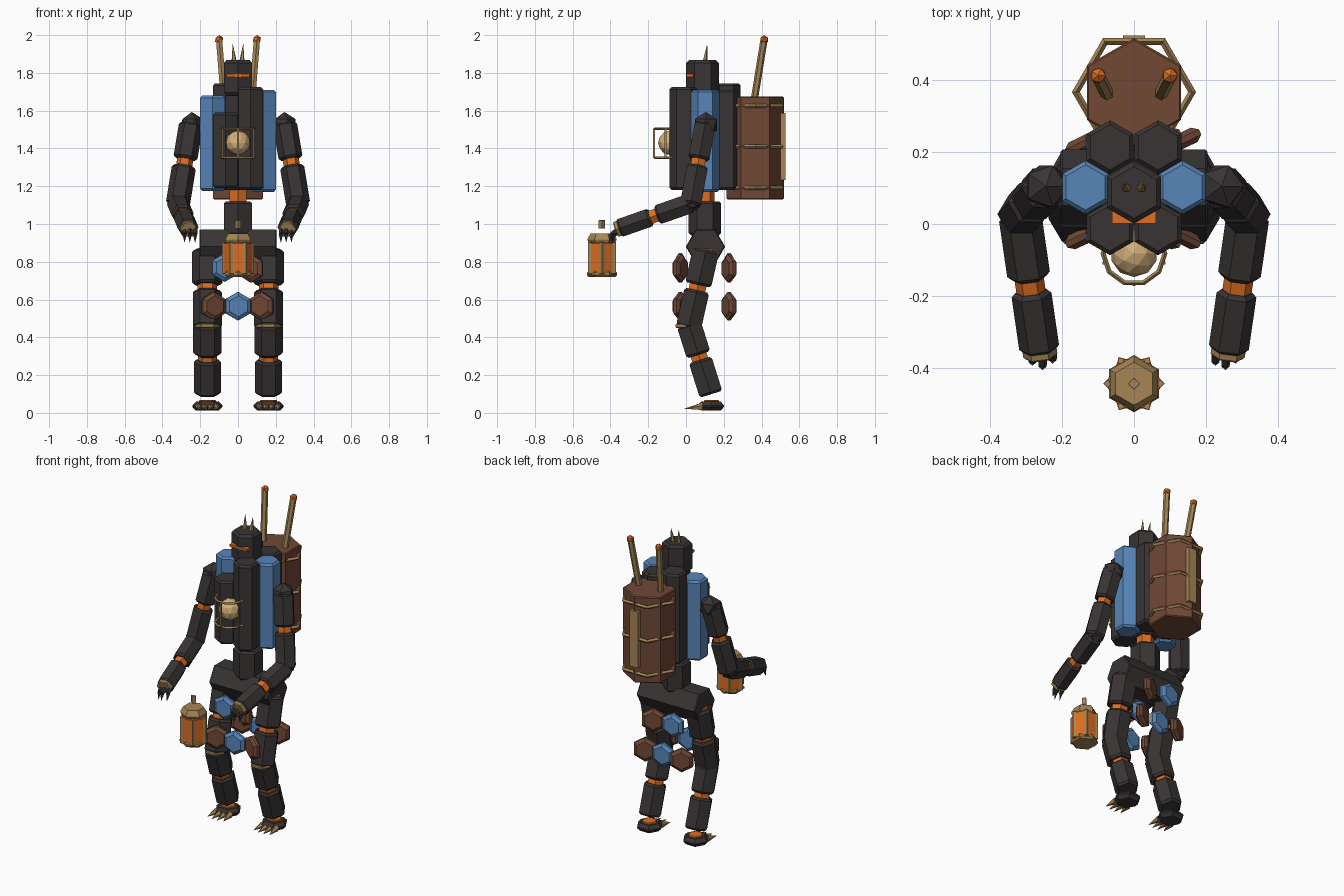
import bpy, bmesh, math
from mathutils import Vector

if "Cube" in bpy.data.objects:
    bpy.data.objects.remove(bpy.data.objects["Cube"])


def material(name, rgb):
    m = bpy.data.materials.new(name)
    m.diffuse_color = (*rgb, 1)
    m.use_nodes = True
    m.node_tree.nodes["Principled BSDF"].inputs["Base Color"].default_value = m.diffuse_color
    return m


DARK = material("charcoal", (0.040, 0.034, 0.034))
BLUE = material("steel blue", (0.095, 0.235, 0.48))
BROWN = material("rust brown", (0.165, 0.065, 0.036))
TAN = material("brass tan", (0.38, 0.235, 0.09))
ORANGE = material("glow orange", (0.72, 0.155, 0.015))
PALE = material("pale glow", (0.66, 0.43, 0.20))


def finish(name, bm, mat):
    bmesh.ops.recalc_face_normals(bm, faces=bm.faces)
    me = bpy.data.meshes.new(name)
    bm.to_mesh(me)
    bm.free()
    me.materials.append(mat)
    ob = bpy.data.objects.new(name, me)
    bpy.context.collection.objects.link(ob)
    return ob


def prism(name, p, q, r, mat, ref=(0, 1, 0), n=6, cut=0.012, end=None):
    """Chamfered prism from p to q with a corner pointing along ref."""
    p, q = Vector(p), Vector(q)
    d = (q - p).normalized()
    u = Vector(ref)
    u = (u - d * u.dot(d)).normalized()
    v = d.cross(u)
    small = r - cut if end is None else end
    bm = bmesh.new()
    rings = []
    for c, rad in ((p, small), (p + d * cut, r), (q - d * cut, r), (q, small)):
        rings.append([bm.verts.new(c + rad * (u * math.cos(a) + v * math.sin(a)))
                      for a in (k * math.tau / n for k in range(n))])
    for lo, hi in zip(rings, rings[1:]):
        for k in range(n):
            bm.faces.new((lo[k], lo[(k + 1) % n], hi[(k + 1) % n], hi[k]))
    bm.faces.new(rings[0])
    bm.faces.new(rings[-1])
    return finish(name, bm, mat)


def spike(name, p, q, r, mat, n=5):
    p, q = Vector(p), Vector(q)
    bm = bmesh.new()
    bmesh.ops.create_cone(bm, cap_ends=True, segments=n, radius1=r, radius2=0,
                          depth=(q - p).length)
    ob = finish(name, bm, mat)
    ob.location = (p + q) / 2
    ob.rotation_euler = (q - p).to_track_quat('Z', 'Y').to_euler()


def ball(name, c, r, mat, sub=1):
    bm = bmesh.new()
    bmesh.ops.create_icosphere(bm, subdivisions=sub, radius=r)
    finish(name, bm, mat).location = c


def box(name, c, size, mat):
    bm = bmesh.new()
    bmesh.ops.create_cube(bm, size=1)
    bmesh.ops.scale(bm, vec=size, verts=bm.verts)
    finish(name, bm, mat).location = c


def hoop(name, c, r, tube, n, mat):
    bpy.ops.mesh.primitive_torus_add(major_segments=n, minor_segments=4, location=c,
                                     major_radius=r, minor_radius=tube)
    ob = bpy.context.object
    ob.name = name
    ob.data.materials.append(mat)
    ob.data.shade_flat()


def limb(name, a, b, spans, radii, joint, ref=(1, 0, 0)):
    """Two armour segments along a-b with a glowing joint between."""
    a, b = Vector(a), Vector(b)
    for (t0, t1), r in zip(spans, radii):
        prism(name, a.lerp(b, t0), a.lerp(b, t1), r, DARK, ref)
    prism(name + "_joint", a.lerp(b, spans[0][1] - 0.04), a.lerp(b, spans[1][0] + 0.04),
          joint, ORANGE, ref, cut=0.004)


# Torso: honeycomb of seven columns
for name, x, y, z0, z1, mat in (
        ("core_column", 0, 0.10, 1.18, 1.73, DARK),
        ("left_blue_column", -0.135, 0.102, 1.175, 1.68, BLUE),
        ("right_blue_column", 0.135, 0.102, 1.17, 1.71, BLUE),
        ("front_left_column", -0.067, -0.012, 1.19, 1.59, DARK),
        ("front_right_column", 0.067, -0.012, 1.18, 1.725, DARK),
        ("back_left_column", -0.067, 0.214, 1.18, 1.745, DARK),
        ("back_right_column", 0.067, 0.214, 1.18, 1.71, DARK)):
    prism(name, (x, y, z0), (x, y, z1), 0.075, mat)

# Waist and pelvis
prism("waist_joint", (0, 0.1, 1.1), (0, 0.1, 1.19), 0.052, ORANGE, cut=0.004)
prism("waist", (0, 0.1, 0.94), (0, 0.1, 1.12), 0.086, DARK)
prism("pelvis", (-0.205, 0.103, 0.88), (0.205, 0.103, 0.88), 0.104, DARK, cut=0.006)

# Head, visor slit and horns
prism("head", (0, 0.088, 1.68), (0, 0.088, 1.867), 0.087, DARK, cut=0.015)
box("visor", (0, 0.022, 1.786), (0.122, 0.04, 0.015), ORANGE)
for s in (-1, 1):
    spike("horn", (s * 0.02, 0.10, 1.85), (s * 0.028, 0.112, 1.955), 0.016, TAN)

# Chest lamp in its cage
ball("chest_lamp", (0, -0.082, 1.43), 0.066, PALE, 2)
for z in (1.35, 1.505):
    hoop("lamp_hoop", (0, -0.082, z), 0.086, 0.007, 10, TAN)
for deg in (-162, -90, -18):
    x, y = 0.087 * math.cos(math.radians(deg)), 0.087 * math.sin(math.radians(deg))
    box("lamp_bar", (x, y - 0.082, 1.428), (0.009, 0.009, 0.155), TAN)

# Barrel pack with hoops and spine plank
prism("pack", (0, 0.366, 1.13), (0, 0.366, 1.675), 0.152, BROWN, cut=0.006)
for z in (1.19, 1.41, 1.625):
    hoop("pack_hoop", (0, 0.368, z), 0.162, 0.011, 6, TAN)
box("pack_plank", (0, 0.513, 1.41), (0.06, 0.025, 0.355), TAN)

for s in (-1, 1):
    # Pack rods with glowing tips
    prism("pack_rod", (s * 0.075, 0.362, 1.66), (s * 0.1, 0.413, 1.975), 0.019, TAN, cut=0.003)
    ball("rod_tip", (s * 0.1, 0.414, 1.976), 0.024, ORANGE)

    # Arms
    shoulder, elbow, wrist = (s * 0.245, 0.105, 1.55), (s * 0.318, 0.025, 1.11), (s * 0.26, -0.375, 0.97)
    ball("shoulder", (s * 0.245, 0.105, 1.525), 0.068, DARK)
    limb("upper_arm", shoulder, elbow, ((0.04, 0.47), (0.55, 1.02)), (0.064, 0.064), 0.043)
    ball("elbow", (s * 0.316, 0.022, 1.115), 0.058, DARK)
    limb("forearm", elbow, wrist, ((0.0, 0.44), (0.53, 0.95)), (0.06, 0.056), 0.041)
    # Wrist cuff and claws
    e, w = Vector(elbow), Vector(wrist)
    prism("wrist_cuff", e.lerp(w, 0.9), e.lerp(w, 0.99), 0.048, TAN, (1, 0, 0), cut=0.005)
    for k, reach in ((-1, 0), (0, 0.012), (1, -0.006)):
        x = s * 0.255 + k * 0.028
        base, knuckle = Vector((x, -0.355, 0.975)), Vector((x, -0.382 - reach, 0.945))
        prism("finger", base, knuckle, 0.013, DARK, (1, 0, 0), n=5, cut=0.003)
        spike("claw", knuckle, (x, -0.395 - reach, 0.90), 0.012, DARK)

    # Legs
    x = s * 0.162
    limb("thigh", (x, 0.11, 0.88), (x, 0.015, 0.46), ((0.04, 0.48), (0.55, 1.02)),
         (0.081, 0.077), 0.052)
    prism("hip_joint", (x, 0.1, 0.80), (x, 0.105, 0.87), 0.06, ORANGE, (1, 0, 0), cut=0.004)
    prism("knee_plate", (x, 0.0, 0.45), (x, 0.0, 0.472), 0.064, TAN, (1, 0, 0), cut=0.005)
    limb("shin", (x, 0.015, 0.47), (x, 0.14, 0.075), ((0.0, 0.41), (0.48, 0.94)),
         (0.075, 0.072), 0.05)
    # Foot with glowing ankle plate and toe claws
    prism("foot", (x, 0.132, 0.012), (x, 0.132, 0.06), 0.08, DARK, (1, 0, 0), cut=0.02)
    prism("ankle_plate", (x, 0.135, 0.05), (x, 0.135, 0.068), 0.045, ORANGE, (1, 0, 0), cut=0.004)
    for k in (-1.5, -0.5, 0.5, 1.5):
        spike("toe_claw", (x + k * 0.03, 0.085, 0.032), (x + k * 0.038, abs(k) * 0.012 - 0.015, 0.022),
              0.021, TAN)

# Skirt tiles, front and back: two above, three below
for y in (-0.03, 0.228):
    for tx, z, mat in ((-0.07, 0.77, BLUE), (0.07, 0.765, BROWN), (-0.13, 0.565, BROWN),
                       (0.0, 0.565, BLUE), (0.125, 0.565, BROWN)):
        yaw = 0.45 if mat is BROWN else 0.12
        if y < 0 and tx > 0:
            yaw = -yaw
        d = Vector((-math.sin(yaw), math.cos(yaw), 0)) * 0.022
        c = Vector((tx, y, z))
        prism("skirt_tile", c - d, c + d, 0.076, mat, (0, 0, 1), cut=0.014, end=0.055)

# Hanging lantern: glowing core, edge bars, caps and ring stub
ly = -0.445
prism("lantern_glow", (0, ly, 0.735), (0, ly, 0.90), 0.08, ORANGE, (1, 0, 0), cut=0.003)
prism("lantern_top", (0, ly, 0.885), (0, ly, 0.95), 0.077, TAN, cut=0.03, end=0.06)
prism("lantern_base", (0, ly, 0.72), (0, ly, 0.752), 0.08, TAN, cut=0.01)
for k in range(6):
    a = k * math.tau / 6
    x, y = 0.073 * math.cos(a), ly + 0.073 * math.sin(a)
    prism("lantern_bar", (x, y, 0.735), (x, y, 0.905), 0.0125, TAN,
          (math.cos(a), math.sin(a), 0), n=4, cut=0.002)
prism("lantern_stub", (0, ly, 0.975), (0, ly, 1.02), 0.017, TAN, n=4, cut=0.002)
